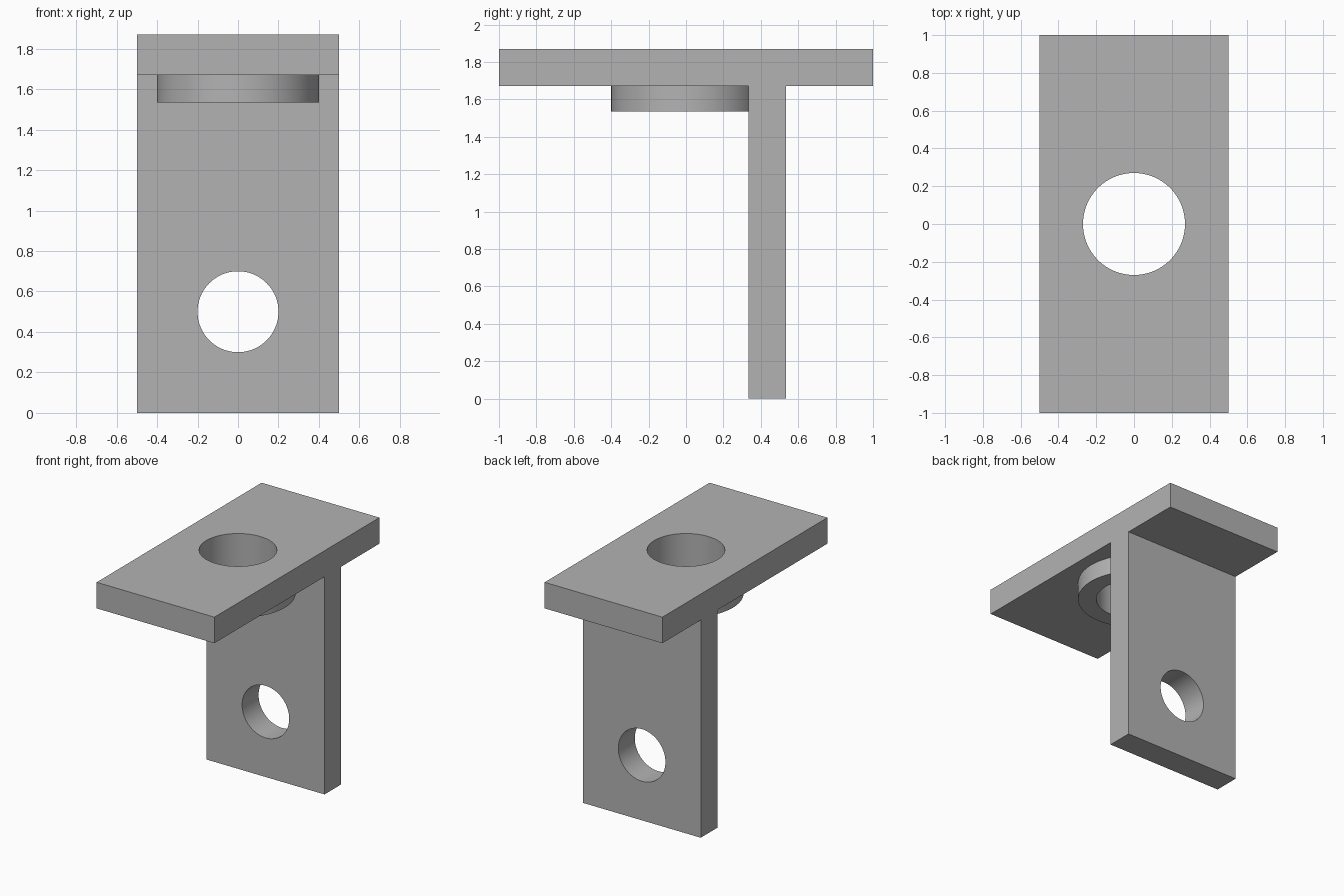
import bpy, bmesh, math

cube = bpy.data.objects.get("Cube")
if cube:
    bpy.data.objects.remove(cube, do_unlink=True)

WIDTH = 1.0
TOP, UNDER = 1.87, 1.67          # plate faces
WALL_FRONT, WALL_BACK = 0.335, 0.535

grey = bpy.data.materials.new("plain grey")
grey.use_nodes = True
colour = (0.45, 0.45, 0.45, 1)
grey.diffuse_color = colour
grey.node_tree.nodes["Principled BSDF"].inputs["Base Color"].default_value = colour


def extruded(name, profile, width):
    """Extrude a (y, z) profile along x, centred on x = 0."""
    bm = bmesh.new()
    face = bm.faces.new([bm.verts.new((-width / 2, y, z)) for y, z in profile])
    new = bmesh.ops.extrude_face_region(bm, geom=[face])["geom"]
    verts = [v for v in new if isinstance(v, bmesh.types.BMVert)]
    bmesh.ops.translate(bm, vec=(width, 0, 0), verts=verts)
    bmesh.ops.recalc_face_normals(bm, faces=bm.faces)
    mesh = bpy.data.meshes.new(name)
    bm.to_mesh(mesh)
    bm.free()
    obj = bpy.data.objects.new(name, mesh)
    bpy.context.collection.objects.link(obj)
    obj.data.materials.append(grey)
    return obj


def cylinder(name, radius, depth, location, tilt=0):
    bpy.ops.mesh.primitive_cylinder_add(vertices=96, radius=radius, depth=depth,
                                        location=location, rotation=(tilt, 0, 0))
    obj = bpy.context.object
    obj.name = name
    obj.data.materials.append(grey)
    return obj


def combine(target, tool, operation):
    """Apply a boolean and discard the tool."""
    bpy.ops.object.select_all(action='DESELECT')
    bpy.context.view_layer.objects.active = target
    target.select_set(True)
    mod = target.modifiers.new(operation, 'BOOLEAN')
    mod.operation, mod.solver, mod.object = operation, 'EXACT', tool
    bpy.ops.object.modifier_apply(modifier=mod.name)
    bpy.data.objects.remove(tool, do_unlink=True)


# T-shaped body: top plate with an upright wall
bracket = extruded("bracket", [
    (-1, UNDER), (WALL_FRONT, UNDER), (WALL_FRONT, 0), (WALL_BACK, 0),
    (WALL_BACK, UNDER), (1, UNDER), (1, TOP), (-1, TOP)], WIDTH)

# Round boss under the plate, running into the wall
boss_bottom, boss_top = 1.535, 1.77
combine(bracket, cylinder("boss", 0.4, boss_top - boss_bottom,
                          (0, 0, (boss_top + boss_bottom) / 2)), 'UNION')

# Bore through plate and boss, and hole through the wall
combine(bracket, cylinder("bore_cutter", 0.27, 1, (0, 0, 1.7)), 'DIFFERENCE')
combine(bracket, cylinder("wall_hole_cutter", 0.2, 1, (0, 0.435, 0.5), math.pi / 2),
        'DIFFERENCE')

bpy.ops.object.shade_smooth_by_angle(angle=math.radians(30))
